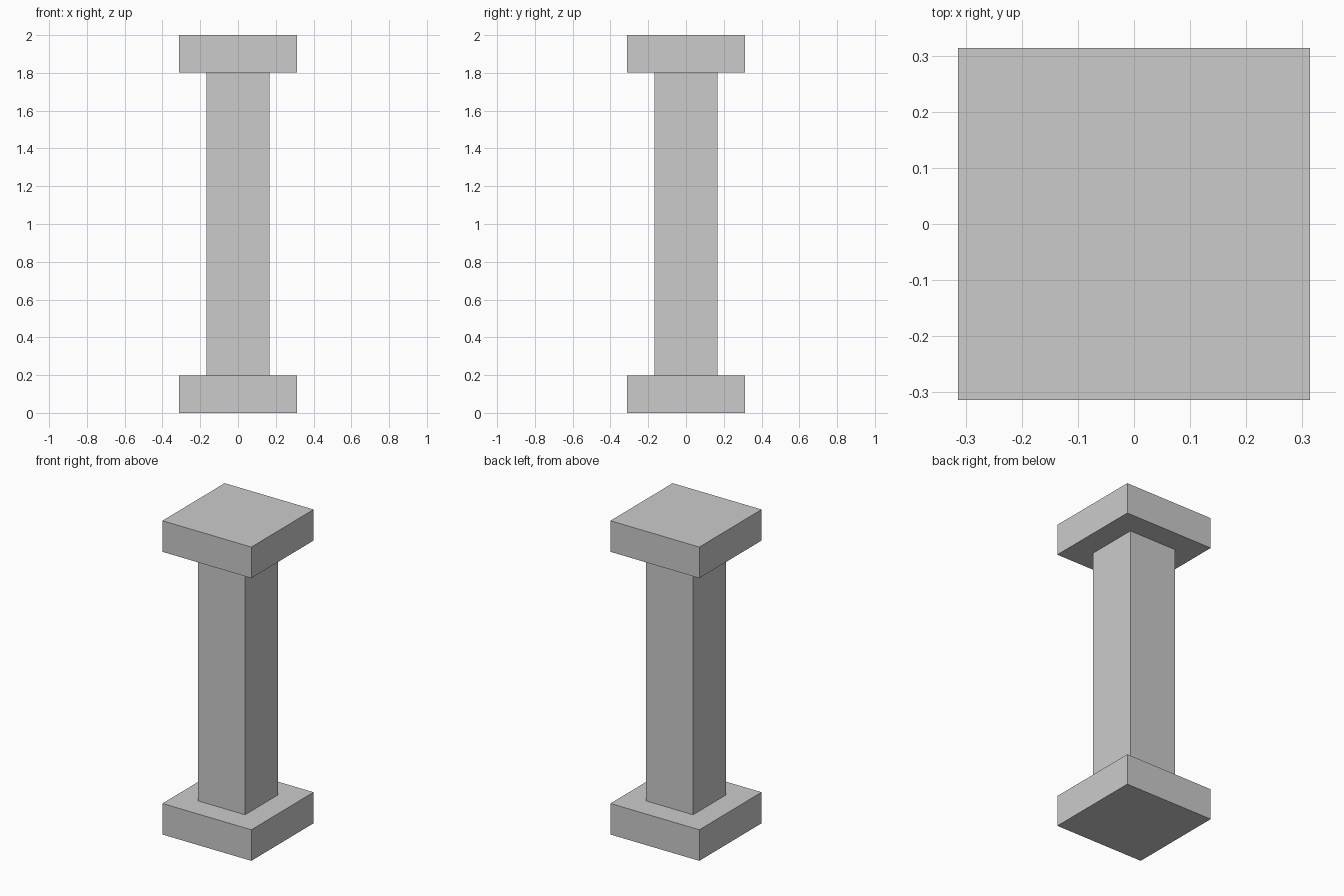
import bpy

cube = bpy.data.objects.get("Cube")
if cube:
    bpy.data.objects.remove(cube, do_unlink=True)

HEIGHT = 2.0
SLAB_WIDTH, SLAB_HEIGHT = 0.627, 0.198
SHAFT_WIDTH = 0.333

# Plain grey stone
stone = bpy.data.materials.new("grey_stone")
stone.use_nodes = True
colour = (0.6, 0.6, 0.6, 1)
stone.diffuse_color = colour
stone.node_tree.nodes["Principled BSDF"].inputs["Base Color"].default_value = colour


def block(name, width, bottom, top):
    """Square block standing between two heights."""
    bpy.ops.mesh.primitive_cube_add(size=1, location=(0, 0, (bottom + top) / 2))
    obj = bpy.context.object
    obj.name = name
    obj.scale = (width, width, top - bottom)
    bpy.ops.object.transform_apply(location=False, rotation=False, scale=True)
    obj.data.materials.append(stone)
    return obj


# Base slab, square shaft and top slab
block("base_slab", SLAB_WIDTH, 0, SLAB_HEIGHT)
block("shaft", SHAFT_WIDTH, SLAB_HEIGHT, HEIGHT - SLAB_HEIGHT)
block("top_slab", SLAB_WIDTH, HEIGHT - SLAB_HEIGHT, HEIGHT)
